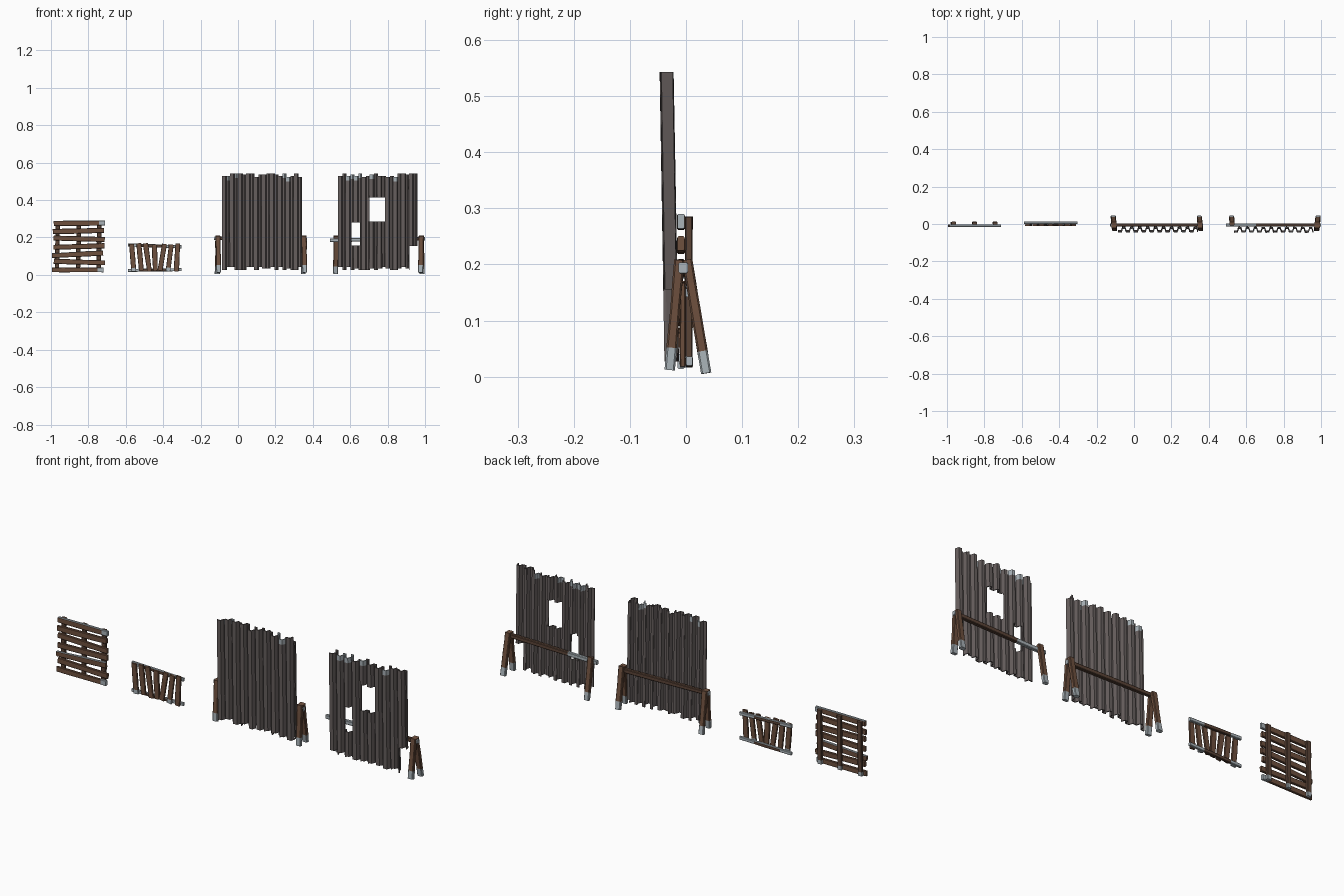
import bpy, bmesh, math, random
from mathutils import Vector

if "Cube" in bpy.data.objects:
    bpy.data.objects.remove(bpy.data.objects["Cube"])
random.seed(4)

def mat(name, c):
    m = bpy.data.materials.new(name)
    m.diffuse_color = (*c, 1)
    m.use_nodes = True
    m.node_tree.nodes["Principled BSDF"].inputs["Base Color"].default_value = m.diffuse_color
    return m

WOOD = mat("brown wood", (0.155, 0.08, 0.048))
DARK = mat("dark wood", (0.105, 0.058, 0.038))
SHEET = mat("weathered sheet metal", (0.135, 0.115, 0.112))
PALE = mat("pale worn edges", (0.40, 0.45, 0.48))

def finish(bm, name, mats):
    bmesh.ops.recalc_face_normals(bm, faces=bm.faces)
    me = bpy.data.meshes.new(name)
    bm.to_mesh(me)
    bm.free()
    for m in mats:
        me.materials.append(m)
    ob = bpy.data.objects.new(name, me)
    bpy.context.collection.objects.link(ob)
    return ob

def beam(name, p0, p1, w, h, side, wood=WOOD, worn0=0, worn1=0, top=False):
    """Chamfered board from p0 to p1; w along side, h across; worn ends are pale."""
    p0, p1 = Vector(p0), Vector(p1)
    d = (p1 - p0).normalized()
    L = (p1 - p0).length
    s = Vector(side)
    s = (s - d * s.dot(d)).normalized()
    u = d.cross(s)
    ts = [0, worn0 or L * 0.2, L * 0.55, L - (worn1 or L * 0.2), L]
    c = 0.16 * min(w, h)
    prof = [(w/2-c, -h/2), (w/2, -h/2+c), (w/2, h/2-c), (w/2-c, h/2),
            (-w/2+c, h/2), (-w/2, h/2-c), (-w/2, -h/2+c), (-w/2+c, -h/2)]
    bm = bmesh.new()
    rings = []
    for t in ts:
        k = random.uniform(0.92, 1.06)
        rings.append([bm.verts.new(p0 + d*t + s*a*k + u*b*k) for a, b in prof])
    for i in range(4):
        for j in range(8):
            f = bm.faces.new((rings[i][j], rings[i][(j+1) % 8],
                              rings[i+1][(j+1) % 8], rings[i+1][j]))
            if (i == 0 and worn0) or (i == 3 and worn1):
                f.material_index = 1
    for r, wn in ((rings[0], worn0), (rings[-1], worn1)):
        bm.faces.new(r).material_index = 1 if wn else 0
    bmesh.ops.recalc_face_normals(bm, faces=bm.faces)
    if top:
        for f in bm.faces:
            if f.normal.z > 0.6:
                f.material_index = 1
    return finish(bm, name, (wood, PALE))

def sheet(name, x0, x1, ytop, ybot, holes=()):
    """Corrugated sheet of ragged strips, with rectangular holes (xa, xb, za, zb)."""
    n, depth = 10, 0.019
    per = (x1 - x0) / n
    zs0 = sorted({z for h in holes for z in h[2:] if 0.06 < z < 0.5})
    bm = bmesh.new()
    pts = []
    for i in range(n):
        x = x0 + i * per
        pts += [(x, -1), (x + per*.42, -1), (x + per*.56, 1), (x + per*.86, 1)]
    pts.append((x1, -1))
    for i in range(len(pts) - 1):
        if i % 2 == 0:   # each flat starts a new ragged strip
            zt = 0.543 - random.choice((0, 0, 0.006, 0.014, 0.02))
            zb = 0.027 + random.choice((0, 0, 0.006, 0.014))
            worn = random.random() < 0.3
            wornb = random.random() < 0.12
        (xa, sa), (xb, sb) = pts[i], pts[i+1]
        zs = [zb, zb + 0.02] + zs0 + [zt - 0.025, zt]
        def pt(x, s, z):
            y = ybot + (ytop - ybot) * z / 0.54 + s * depth / 2
            return bm.verts.new((x, y, z))
        # split the facet where a hole edge crosses it
        cuts = sorted({xa, xb} | {e for h in holes for e in h[:2] if xa < e < xb})
        for xl, xr in zip(cuts, cuts[1:]):
            sl = sa + (sb - sa) * (xl - xa) / (xb - xa)
            sr = sa + (sb - sa) * (xr - xa) / (xb - xa)
            left = [pt(xl, sl, z) for z in zs]
            right = [pt(xr, sr, z) for z in zs]
            for k in range(len(zs) - 1):
                cx, cz = (xl + xr) / 2, (zs[k] + zs[k+1]) / 2
                if any(a < cx < b and c < cz < e for a, b, c, e in holes):
                    continue
                f = bm.faces.new((left[k], right[k], right[k+1], left[k+1]))
                if (worn and k == len(zs) - 2) or (wornb and k == 0):
                    f.material_index = 1
    bmesh.ops.remove_doubles(bm, verts=bm.verts, dist=1e-5)
    ob = finish(bm, name, (SHEET, PALE))
    m = ob.modifiers.new("thickness", 'SOLIDIFY')
    m.thickness = 0.005
    m.offset = 0

X, Y, Z = (1, 0, 0), (0, 1, 0), (0, 0, 1)

# Barricade of horizontal planks on three posts
for i in range(7):
    z = 0.027 + i * 0.0415
    t = (0, -0.004, 0.007, 0.004, -0.004, 0.003, 0.001)[i]
    r = random.uniform(-0.006, 0.006)
    beam("slat_plank", (-0.99 + r, -0.009, z - t), (-0.717 + r, -0.009, z + t),
         0.013, 0.027, Y, worn1=0.03 if i in (0, 6) else 0, top=i in (2, 6))
for x in (-0.968, -0.855, -0.745):
    beam("slat_post", (x, 0.005, 0.016), (x + 0.004, 0.005, 0.285), 0.024, 0.014, X, DARK,
         worn0=0.02)

# Low barricade of fanned upright planks on two rails
for i in range(7):
    x = -0.563 + i * 0.0395
    t = (-0.006, -0.007, -0.011, -0.003, 0.012, 0.009, 0.004)[i]
    beam("upright_plank", (x - t, -0.006, 0.016 + random.uniform(0, 0.008)),
         (x + t, -0.006, 0.17 - random.uniform(0, 0.008)), 0.027, 0.010, X,
         worn0=0.02 if i in (0, 5) else 0)
for z, s in ((0.026, 0.002), (0.155, -0.005)):
    beam("upright_rail", (-0.588, 0.006, z - s), (-0.303, 0.006, z + s),
         0.013, 0.017, Y, DARK, 0.06, 0.08, top=True)

# Sawhorse legs: front one steep, back one splayed
def legs(x, front=True, lean=0):
    if front:
        beam("front_leg", (x + lean, -0.029, 0.012), (x, -0.012, 0.208),
             0.027, 0.018, X, WOOD, worn0=0.04)
    beam("back_leg", (x - lean, 0.036, 0.006), (x, 0.002, 0.208),
         0.027, 0.018, X, WOOD, worn0=0.04)

# Intact sheet on its sawhorse
sheet("intact_sheet", -0.085, 0.341, -0.034, -0.024)
legs(-0.107, lean=0.004)
legs(0.353, lean=0.004)
beam("sawhorse_rail", (-0.127, -0.005, 0.196), (0.37, -0.005, 0.187), 0.017, 0.02, Y,
     DARK, worn0=0.012, worn1=0.012)

# Damaged sheet with two holes and a missing corner; one front leg is gone
sheet("damaged_sheet", 0.535, 0.957, -0.035, -0.026,
      ((0.70, 0.787, 0.286, 0.414), (0.606, 0.651, 0.157, 0.28), (0.918, 1, 0, 0.155)))
legs(0.524, front=False, lean=0.002)
legs(0.98, lean=-0.004)
beam("broken_rail", (0.492, -0.005, 0.185), (0.999, -0.005, 0.194), 0.017, 0.02, Y,
     DARK, worn0=0.16, worn1=0.012)
